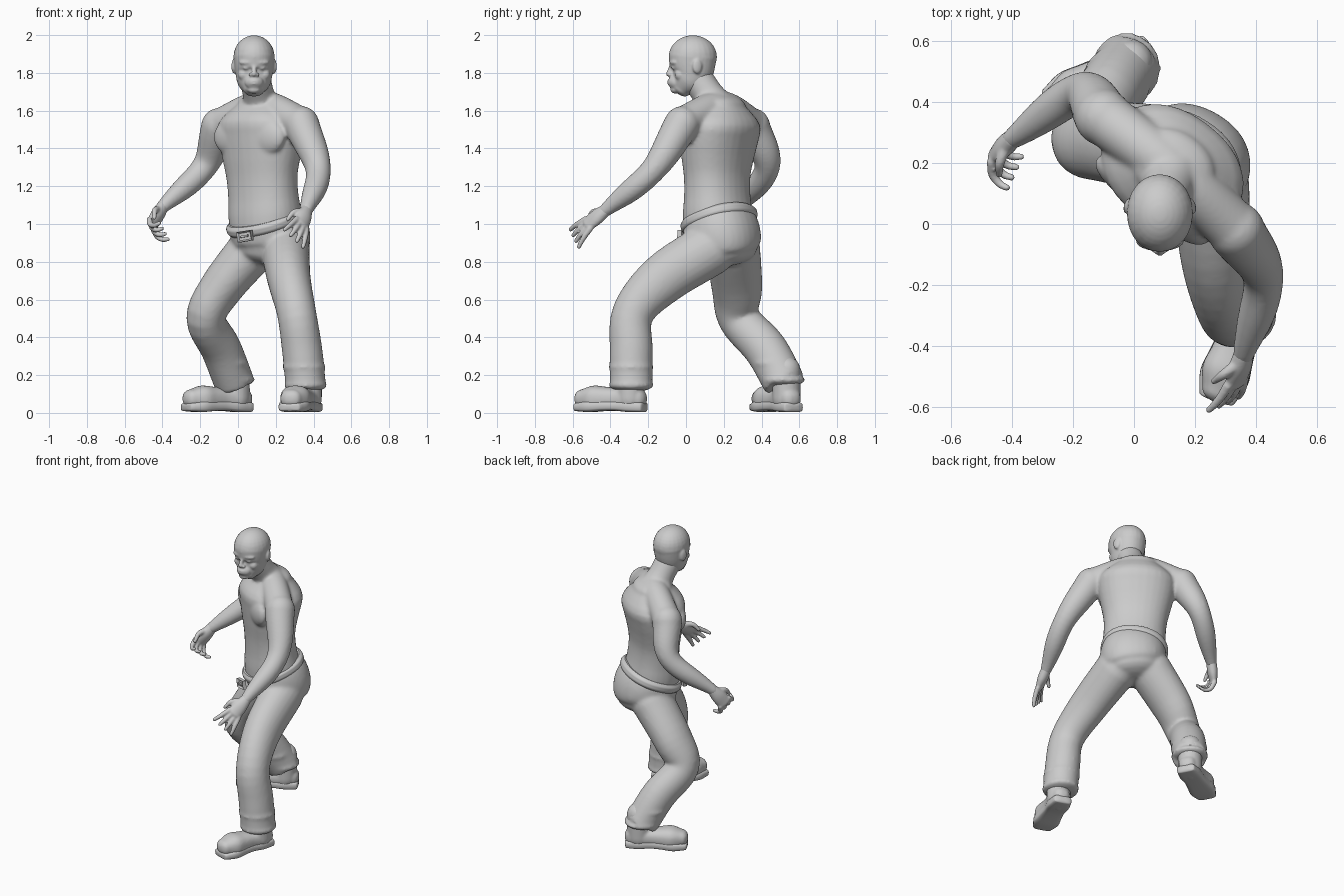
import bpy, bmesh, math
from mathutils import Vector, Matrix

cube = bpy.data.objects.get("Cube")
if cube:
    bpy.data.objects.remove(cube, do_unlink=True)


def sample(values, t):
    """Smooth curve through evenly spaced numbers or points, with t from start to end."""
    last = len(values) - 1
    if last == 0:
        return values[0]
    i = min(int(t*last), last - 1)
    u = t*last - i
    b, c = values[i], values[i + 1]
    a = values[i - 1] if i > 0 else b*2 - c
    d = values[i + 2] if i + 2 <= last else c*2 - b
    return (b*2 + (c - a)*u + (a*2 - b*5 + c*4 - d)*u**2 + (b*3 - a - c*3 + d)*u**3) / 2


def loft(bm, path, widths, depths=(1,), ref=(1, 0, 0), power=2, caps=(1, 1), sides=24, count=20):
    """Skin a curved path; depths are ratios of the widths, caps set how far the ends bulge."""
    path = [Vector(p) for p in path]
    steps = [k/count for k in range(count + 1)]
    centres = [sample(path, t) for t in steps]
    rings = []
    for i, t in enumerate(steps):
        tangent = (centres[min(i + 1, count)] - centres[max(i - 1, 0)]).normalized()
        across = Vector(ref)
        across = (across - tangent*across.dot(tangent)).normalized()
        width = sample(widths, t)
        rings.append((centres[i], tangent, across, width, width*sample(depths, t)))

    def dome(ring, bulge):
        centre, tangent, across, a, b = ring
        angles = [math.pi/2*k/5 for k in range(1, 5)]
        return [(centre + tangent*bulge*min(a, b)*math.sin(k), tangent, across,
                 a*math.cos(k), b*math.cos(k)) for k in angles]

    if caps[0]:
        rings = dome(rings[0], -caps[0])[::-1] + rings
    if caps[1]:
        rings += dome(rings[-1], caps[1])
    rows = []
    for centre, tangent, across, a, b in rings:
        row = []
        for j in range(sides):
            angle = math.tau*j/sides
            u, v = (math.copysign(abs(w)**(2/power), w) for w in (math.cos(angle), math.sin(angle)))
            row.append(bm.verts.new(centre + across*a*u + tangent.cross(across)*b*v))
        rows.append(row)
    for low, high in zip(rows, rows[1:]):
        for j in range(sides):
            k = (j + 1) % sides
            bm.faces.new((low[j], low[k], high[k], high[j]))
    bm.faces.new(rows[0][::-1])
    bm.faces.new(rows[-1])


def ball(bm, centre, radii, yaw=0):
    matrix = Matrix.Translation(centre) @ Matrix.Rotation(yaw, 4, 'Z') @ Matrix.Diagonal((*radii, 1))
    bmesh.ops.create_uvsphere(bm, u_segments=24, v_segments=16, radius=1, matrix=matrix)


def finish(bm, name, voxel=0, smooth=3):
    """Turn the shapes into one object, fused into a single skin if voxel is set."""
    bmesh.ops.recalc_face_normals(bm, faces=bm.faces[:])
    mesh = bpy.data.meshes.new(name)
    bm.to_mesh(mesh)
    bm.free()
    part = bpy.data.objects.new(name, mesh)
    bpy.context.collection.objects.link(part)
    if voxel:
        fuse = part.modifiers.new("fuse", 'REMESH')
        fuse.mode, fuse.voxel_size, fuse.use_smooth_shade = 'VOXEL', voxel, True
        soften = part.modifiers.new("soften", 'SMOOTH')
        soften.factor, soften.iterations = 0.5, smooth
    else:
        bpy.ops.object.select_all(action='DESELECT')
        part.select_set(True)
        bpy.context.view_layer.objects.active = part
        bpy.ops.object.shade_smooth_by_angle(angle=math.radians(40))


# Pose: joints of the arms and legs, and the twist of chest and hips
arms = {"left": [Vector(p) for p in ((.335, -.02, 1.53), (.425, -.18, 1.28), (.36, -.43, 1.07))],
        "right": [Vector(p) for p in ((-.1, .35, 1.52), (-.18, .43, 1.3), (-.4, .28, 1.09))]}
legs = {"left": [(.25, .13, .87), (.27, -.12, .71), (.31, -.28, .53), (.34, -.29, .33), (.36, -.29, .13)],
        "right": [(.08, .25, .87), (-.09, .27, .66), (-.17, .28, .5), (-.09, .42, .34), (-.02, .52, .16)]}
chest_side = Vector((.8, -.6, 0))
chest_front = Vector((-.6, -.8, 0))
hip_side = Vector((.85, -.5, 0))

# Upper body: torso, shoulder girdle, neck, chest muscles and both arms
bm = bmesh.new()
loft(bm, [(.15, .17, .95), (.125, .165, 1.3), (.13, .185, 1.63)], (.19, .2, .195, .2, .22, .24, .24, .14),
     (.88, .8, .75, .75, .85), chest_side, 2.2, (0, .5), 32)
loft(bm, [arms["right"][0], (.125, .18, 1.62), arms["left"][0]], (.09, .085, .09), ref=(0, 0, 1))
loft(bm, [(.13, .18, 1.59), (.09, .06, 1.77)], (.11, .085, .083))
for s in (-1, 1):
    ball(bm, Vector((.125, .165, 1.46)) + chest_side*.1*s + chest_front*.11, (.13, .05, .1),
         math.atan2(chest_side.y, chest_side.x))
for joints in arms.values():
    loft(bm, joints, (.095, .083, .067, .06, .035), ref=(0, .3, 1))
finish(bm, "upper_body", .01, 8)

# Head with face and ears
bm = bmesh.new()
face = Vector((.085, -.09, 1.8))
ball(bm, face + Vector((0, .126, .085)), (.109, .128, .114))
loft(bm, [face + Vector(p) for p in ((0, .06, -.09), (0, .115, -.01), (0, .126, .085))],
     (.055, .086, .097, .104, .108), (.9, 1.12, 1.18), power=2.1, caps=(.5, .9), sides=32)
loft(bm, [face + Vector((0, y, z)) for y, z in ((.015, .045), (-.002, -.006))], (.01, .014))
ball(bm, face + Vector((0, .035, -.05)), (.05, .04, .04))
ball(bm, face + Vector((0, .035, -.09)), (.035, .028, .02))
for z in (-.042, -.056):
    ball(bm, face + Vector((0, .006, z)), (.03, .015, .008))
for s in (-1, 1):
    for spot, radii in (((.042, .02, .055), (.04, .014, .012)),
                        ((.042, .025, .026), (.018, .012, .009)),
                        ((.017, .006, -.01), (.011, .012, .009)),
                        ((.055, .06, -.01), (.03, .03, .03)),
                        ((.106, .15, .035), (.012, .026, .04))):
        ball(bm, face + Vector((spot[0]*s, *spot[1:])), radii, s*.3)
finish(bm, "head", .0065, 3)


def hand(side, knuckles, across, curl):
    """Palm, four jointed fingers and a thumb; across runs from first finger to little finger."""
    bm = bmesh.new()
    wrist, knuckles = arms[side][-1], Vector(knuckles)
    forward = (knuckles - wrist).normalized()
    across = Vector(across)
    across = (across - forward*across.dot(forward)).normalized()
    palm = across.cross(forward)*math.copysign(1, curl)
    loft(bm, [wrist, knuckles], (.035, .046, .046), (.9, .5), across)
    for i in range(4):
        spread = (i - 1.5)*across
        joints = [knuckles + spread*.025]
        for j, length in enumerate((.045, .037, .028)):
            turn = Matrix.Rotation(curl*(j + 1), 3, across)
            joints.append(joints[-1] + turn @ (forward + spread*.2)*length)
        loft(bm, joints, (.017, .014, .011), ref=across, sides=12)
    base = wrist.lerp(knuckles, .3) - across*.025
    loft(bm, [base, base + (forward - across + palm*.4)*.035, base + (forward*2 - across + palm)*.04],
         (.02, .016, .011), ref=palm, sides=12)
    finish(bm, side + "_hand", .006, 2)


hand("left", (.335, -.52, 1), (.6, .2, -.65), .12)
hand("right", (-.455, .23, 1), (.2, .45, -.4), -.7)

# Trousers: seat and both legs, with loose folds above the cuffs
bm = bmesh.new()
loft(bm, [(.17, .2, .86), (.175, .195, .93), (.145, .175, 1.02)], (.18, .2, .207, .207, .2),
     (.95, .92), hip_side, 2.2, (.5, 0), 32)
for joints in legs.values():
    loft(bm, joints, (.13, .115, .104, .107, .107), (1.1, 1.17, 1.07, 1.07, 1.05), caps=(1, 0))
    for t in (.86, .98):
        ball(bm, sample([Vector(p) for p in joints], t), (.115, .119, .035))
finish(bm, "trousers", .011, 8)

# Belt, tilted down toward the front
bm = bmesh.new()
middle, up = Vector((.145, .175, 1.02)), Vector((-.3, -.25, 1)).normalized()*.03
loft(bm, [middle - up, middle + up], (.198, .21, .212, .21, .195), (.93,), hip_side, 2.2, (0, 0), 48)
finish(bm, "belt")

# Buckle: a raised frame with a prong
bm = bmesh.new()
bmesh.ops.create_cube(bm, size=1, matrix=Matrix.Diagonal((.085, .025, .055, 1)))
plate = min(bm.faces, key=lambda f: f.calc_center_median().y)
bmesh.ops.inset_region(bm, faces=[plate], thickness=.012)
bmesh.ops.translate(bm, verts=plate.verts[:], vec=(0, .012, 0))
bmesh.ops.create_cube(bm, size=1, matrix=Matrix.Diagonal((.045, .03, .01, 1)))
bmesh.ops.transform(bm, verts=bm.verts[:], matrix=Matrix.Translation((.037, -.015, .935))
                    @ Matrix.Rotation(-.5, 4, 'Z') @ Matrix.Rotation(-.15, 4, 'Y'))
finish(bm, "buckle")


def boot(side, heel, toe):
    heel, toe = Vector(heel), Vector(toe)
    across = (toe - heel).cross((0, 0, 1))
    lift = Vector((0, 0, .075))
    widths = (.056, .068, .065, .072, .08, .058)
    # Upper and ankle
    bm = bmesh.new()
    loft(bm, [heel + lift, toe + lift], widths, (.95, .9, .85), across, 2.4, (.8, .8))
    ankle = heel.lerp(toe, .15) + lift
    loft(bm, [ankle, ankle + lift*2], (.075,))
    finish(bm, side + "_boot", .009)
    # Sole, arched between heel and ball of the foot
    bm = bmesh.new()
    lift *= .4
    ends = heel.lerp(toe, -.08) + lift, toe.lerp(heel, -.08) + lift
    loft(bm, [ends[0], ends[0].lerp(ends[1], .5) + lift*.3, ends[1]], [w + .002 for w in widths],
         (.45, .4, .35), across, 4, (.5, .5))
    finish(bm, side + "_sole")


boot("left", (.385, -.25, 0), (.28, -.55, 0))
boot("right", (.03, .555, 0), (-.25, .4, 0))
